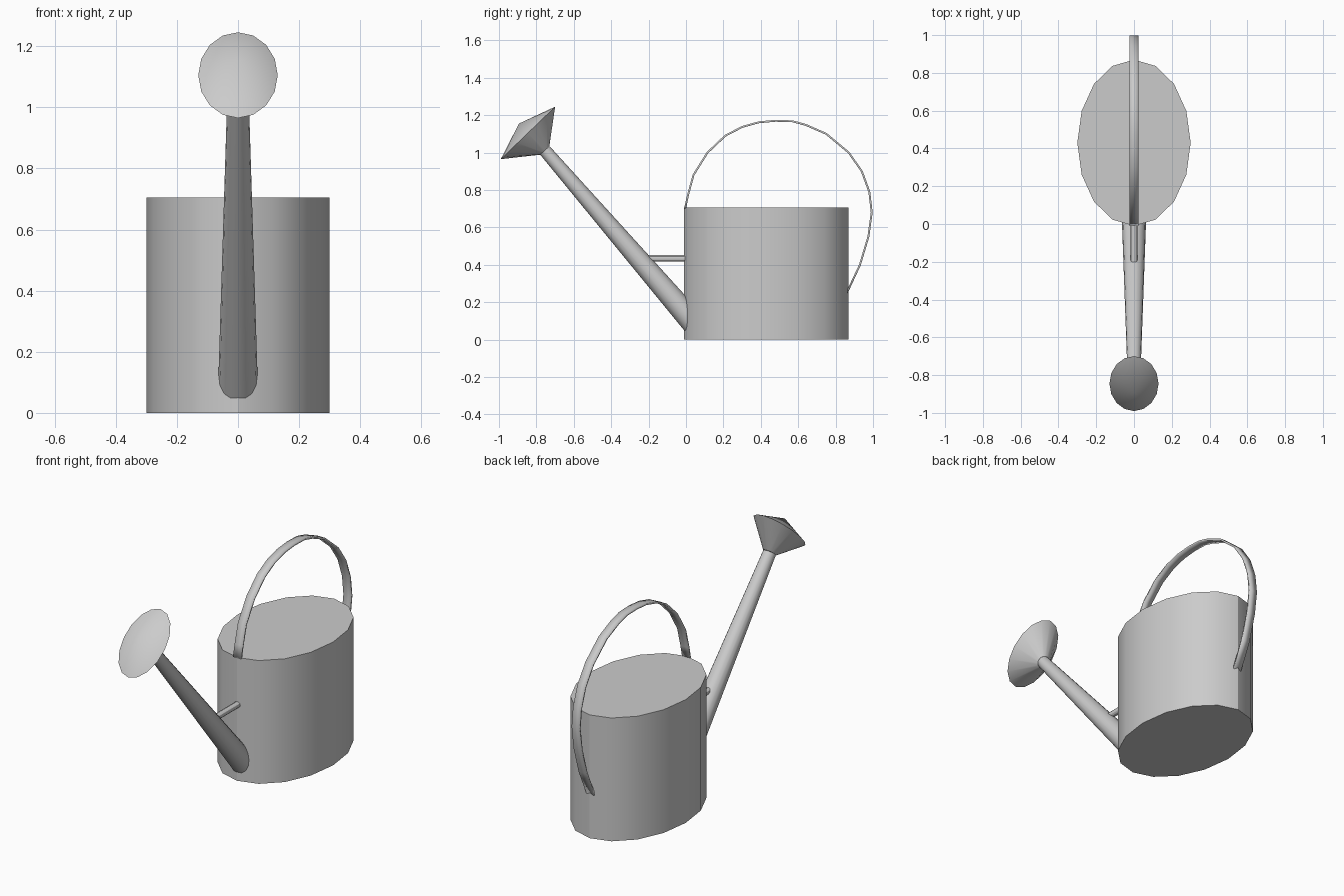
import bpy
import bmesh
import math
from mathutils import Vector

if "Cube" in bpy.data.objects:
    bpy.data.objects.remove(bpy.data.objects["Cube"], do_unlink=True)

grey = bpy.data.materials.new("plain grey metal")
grey.use_nodes = True
colour = (0.6, 0.6, 0.6, 1)
grey.diffuse_color = colour
grey.node_tree.nodes["Principled BSDF"].inputs["Base Color"].default_value = colour


def finish(bm, name):
    """Turn a bmesh into a smooth-shaded object with sharp edges kept."""
    bmesh.ops.remove_doubles(bm, verts=bm.verts, dist=0.0001)
    bmesh.ops.recalc_face_normals(bm, faces=bm.faces)
    mesh = bpy.data.meshes.new(name)
    bm.to_mesh(mesh)
    bm.free()
    mesh.materials.append(grey)
    obj = bpy.data.objects.new(name, mesh)
    bpy.context.collection.objects.link(obj)
    bpy.ops.object.select_all(action='DESELECT')
    obj.select_set(True)
    bpy.context.view_layer.objects.active = obj
    bpy.ops.object.shade_smooth_by_angle(angle=math.radians(30))
    return obj


def loft(name, stations, sides=16):
    """Skin elliptical rings; each station is (y, z, x radius, other radius)."""
    bm = bmesh.new()
    axis = Vector((0, stations[-1][0] - stations[0][0], stations[-1][1] - stations[0][1])).normalized()
    across = axis.cross(Vector((1, 0, 0)))
    rings = []
    for y, z, rx, rv in stations:
        ring = []
        for i in range(sides):
            a = math.tau * i / sides
            ring.append(bm.verts.new(Vector((rx * math.cos(a), y, z)) + across * rv * math.sin(a)))
        rings.append(ring)
    for low, high in zip(rings, rings[1:]):
        for i in range(sides):
            j = (i + 1) % sides
            bm.faces.new((low[i], low[j], high[j], high[i]))
    # Close both ends, unless the end is a point
    for ring, station in ((rings[0], stations[0]), (rings[-1], stations[-1])):
        if station[2] > 0:
            bm.faces.new(ring)
    return finish(bm, name)


# Oval tank, closed at the top and bottom
loft("tank", [(0.43, 0, 0.3, 0.44), (0.43, 0.705, 0.3, 0.44)])

# Tapered spout rising to the front
loft("spout", [(0.045, 0.085, 0.065, 0.065), (-0.755, 1.012, 0.036, 0.034)])

# Sprinkler head: flared cone with a shallow pointed face
loft("sprinkler_head", [(-0.755, 1.012, 0.036, 0.034),
                        (-0.845, 1.105, 0.13, 0.202),
                        (-0.893, 1.155, 0, 0)])

# Brace between the spout and the tank
loft("spout_brace", [(-0.21, 0.435, 0.018, 0.018), (0.02, 0.435, 0.018, 0.018)], 12)

# Flat strap handle arching from the front rim to the back wall
path = [(-0.005, 0.7), (0.01, 0.77), (0.04, 0.88), (0.115, 1.0), (0.21, 1.09),
        (0.3, 1.137), (0.39, 1.162), (0.48, 1.17), (0.57, 1.167), (0.64, 1.148),
        (0.75, 1.1), (0.87, 1.0), (0.94, 0.9), (0.98, 0.79), (0.993, 0.68),
        (0.975, 0.55), (0.93, 0.4), (0.86, 0.25)]
bm = bmesh.new()
pairs = [[bm.verts.new((x, y, z)) for x in (-0.025, 0.025)] for y, z in path]
for a, b in zip(pairs, pairs[1:]):
    bm.faces.new((a[0], a[1], b[1], b[0]))
handle = finish(bm, "handle")
strap = handle.modifiers.new("strap thickness", 'SOLIDIFY')
strap.thickness = 0.01
strap.offset = 0
